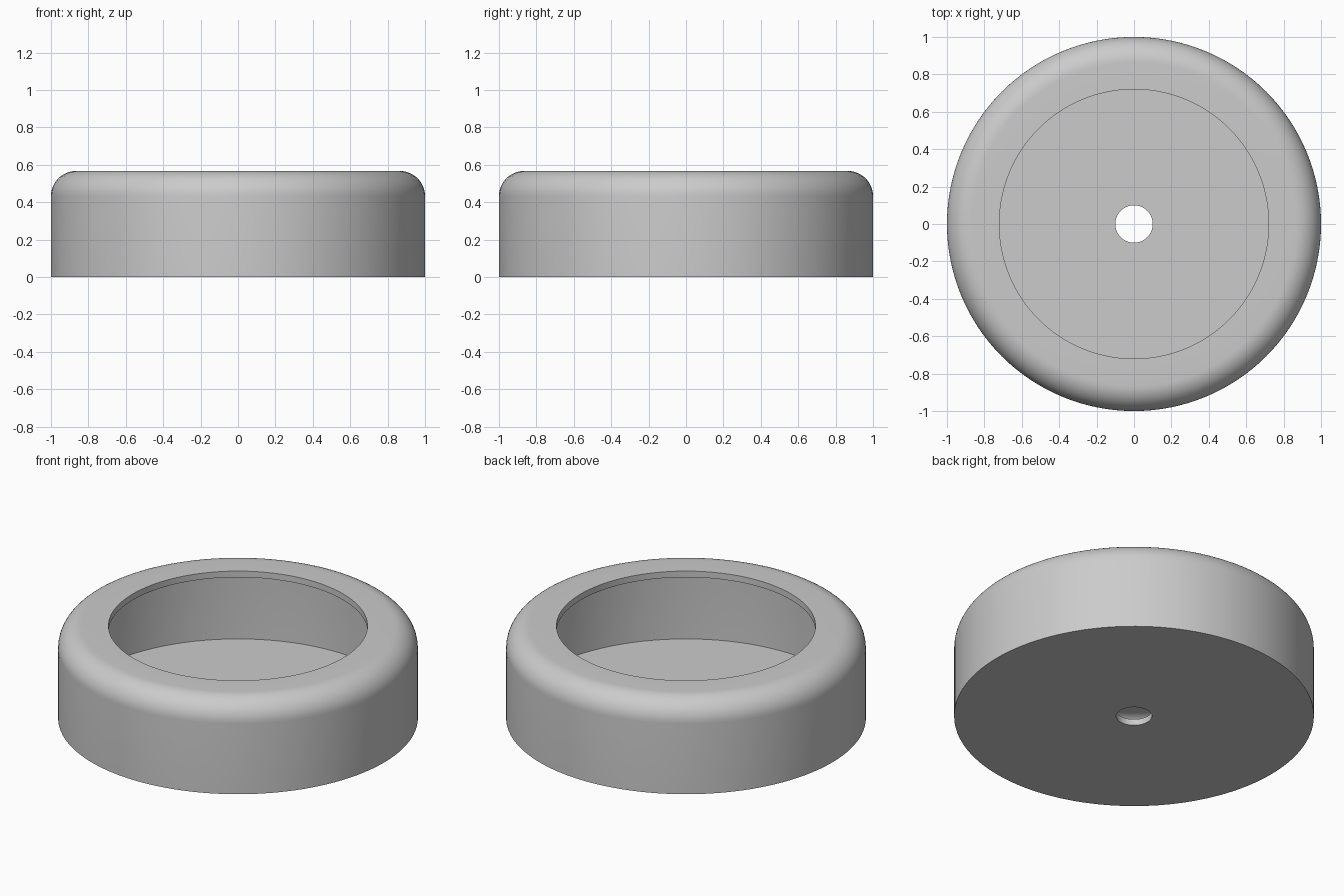
import bpy
import bmesh
from math import sin, cos, pi, radians

cube = bpy.data.objects.get("Cube")
if cube:
    bpy.data.objects.remove(cube, do_unlink=True)

RADIUS, HEIGHT, WALL, FILLET = 1.0, 0.567, 0.038, 0.135
OPENING, HOLE = 0.72, 0.10
SEGMENTS, ARC_STEPS = 128, 12

# Plain grey plastic
grey = bpy.data.materials.new("plain_grey")
grey.use_nodes = True
colour = (0.6, 0.6, 0.6, 1)
grey.diffuse_color = colour
grey.node_tree.nodes["Principled BSDF"].inputs["Base Color"].default_value = colour


def shoulder(radius):
    """Quarter round from the side wall up to the flat top."""
    cx, cz = RADIUS - FILLET, HEIGHT - FILLET
    angles = [i / ARC_STEPS * pi / 2 for i in range(ARC_STEPS + 1)]
    return [(cx + radius * cos(a), cz + radius * sin(a)) for a in angles]


def lathe(name, profile):
    """Revolve a closed (radius, height) profile about z."""
    bm = bmesh.new()
    rings = []
    for i in range(SEGMENTS):
        a = 2 * pi * i / SEGMENTS
        rings.append([bm.verts.new((r * cos(a), r * sin(a), z)) for r, z in profile])
    for i, ring in enumerate(rings):
        after = rings[(i + 1) % SEGMENTS]
        for j in range(len(profile)):
            k = (j + 1) % len(profile)
            bm.faces.new((ring[j], after[j], after[k], ring[k]))
    bmesh.ops.recalc_face_normals(bm, faces=bm.faces)
    mesh = bpy.data.meshes.new(name)
    bm.to_mesh(mesh)
    bm.free()
    mesh.materials.append(grey)
    obj = bpy.data.objects.new(name, mesh)
    bpy.context.collection.objects.link(obj)
    return obj


# Hollow round housing: base with centre hole, rounded shoulder, open lip
outside = [(HOLE, 0), (RADIUS, 0)] + shoulder(FILLET) + [(OPENING, HEIGHT)]
inside = [(OPENING, HEIGHT - WALL)] + shoulder(FILLET - WALL)[::-1]
inside += [(RADIUS - WALL, WALL), (HOLE, WALL)]
housing = lathe("round_housing", outside + inside)

bpy.ops.object.select_all(action="DESELECT")
housing.select_set(True)
bpy.context.view_layer.objects.active = housing
bpy.ops.object.shade_smooth_by_angle(angle=radians(30))
